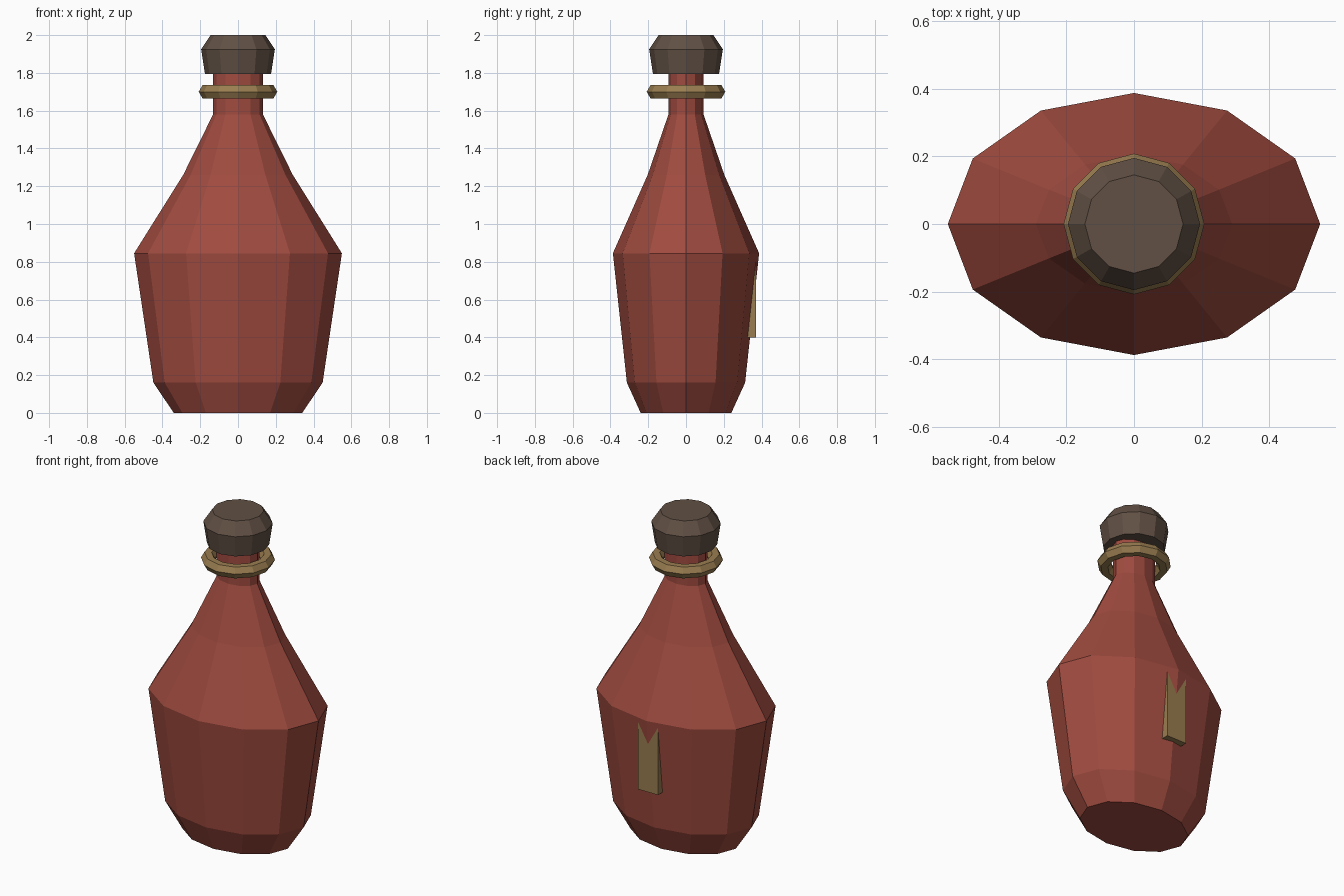
import bpy, bmesh
from math import cos, sin, pi

cube = bpy.data.objects.get("Cube")
if cube:
    bpy.data.objects.remove(cube)


def material(name, rgb):
    mat = bpy.data.materials.new(name)
    mat.use_nodes = True
    mat.diffuse_color = (*rgb, 1)
    mat.node_tree.nodes["Principled BSDF"].inputs["Base Color"].default_value = (*rgb, 1)
    return mat


red = material("red glass", (0.35, 0.07, 0.05))
brown = material("dark cork", (0.119, 0.08, 0.058))
gold = material("dull gold", (0.32, 0.205, 0.08))


def lathe(name, profile, mat, sides=12, closed=False):
    """Loft rings of (x radius, y radius, height); closed joins the last ring to the first."""
    bm = bmesh.new()
    rings = []
    for rx, ry, z in profile:
        angles = [2 * pi * i / sides for i in range(sides)]
        rings.append([bm.verts.new((rx * cos(a), ry * sin(a), z)) for a in angles])
    pairs = list(zip(rings, rings[1:]))
    if closed:
        pairs.append((rings[-1], rings[0]))
    else:
        bm.faces.new(rings[0][::-1])
        bm.faces.new(rings[-1])
    for low, high in pairs:
        for i in range(sides):
            j = (i + 1) % sides
            bm.faces.new((low[i], low[j], high[j], high[i]))
    bmesh.ops.recalc_face_normals(bm, faces=bm.faces)
    return finish(name, bm, mat)


def finish(name, bm, mat):
    mesh = bpy.data.meshes.new(name)
    bm.to_mesh(mesh)
    bm.free()
    mesh.materials.append(mat)
    obj = bpy.data.objects.new(name, mesh)
    bpy.context.collection.objects.link(obj)
    return obj


# Flattened bottle body with shoulder and neck
lathe("bottle_body", [
    (0.34, 0.24, 0), (0.448, 0.313, 0.16), (0.55, 0.387, 0.845),
    (0.29, 0.203, 1.26), (0.132, 0.093, 1.58), (0.132, 0.093, 1.82),
], red)

# Bevelled stopper
lathe("stopper", [(0.175, 0.175, 1.795), (0.195, 0.195, 1.925), (0.145, 0.145, 2)], brown)

# Hexagonal-section ring around the neck
section = []
for k in range(6):
    r = 0.168 + 0.04 * cos(k * pi / 3)
    section.append((r, r, 1.7 + 0.04 * sin(k * pi / 3)))
lathe("neck_ring", section, gold, closed=True)

# Plain tag sunk into the back
bm = bmesh.new()
bmesh.ops.create_cube(bm, size=1)
bmesh.ops.scale(bm, vec=(0.136, 0.05, 0.42), verts=bm.verts)
bmesh.ops.translate(bm, vec=(0, 0.346, 0.61), verts=bm.verts)
finish("back_tag", bm, gold)
